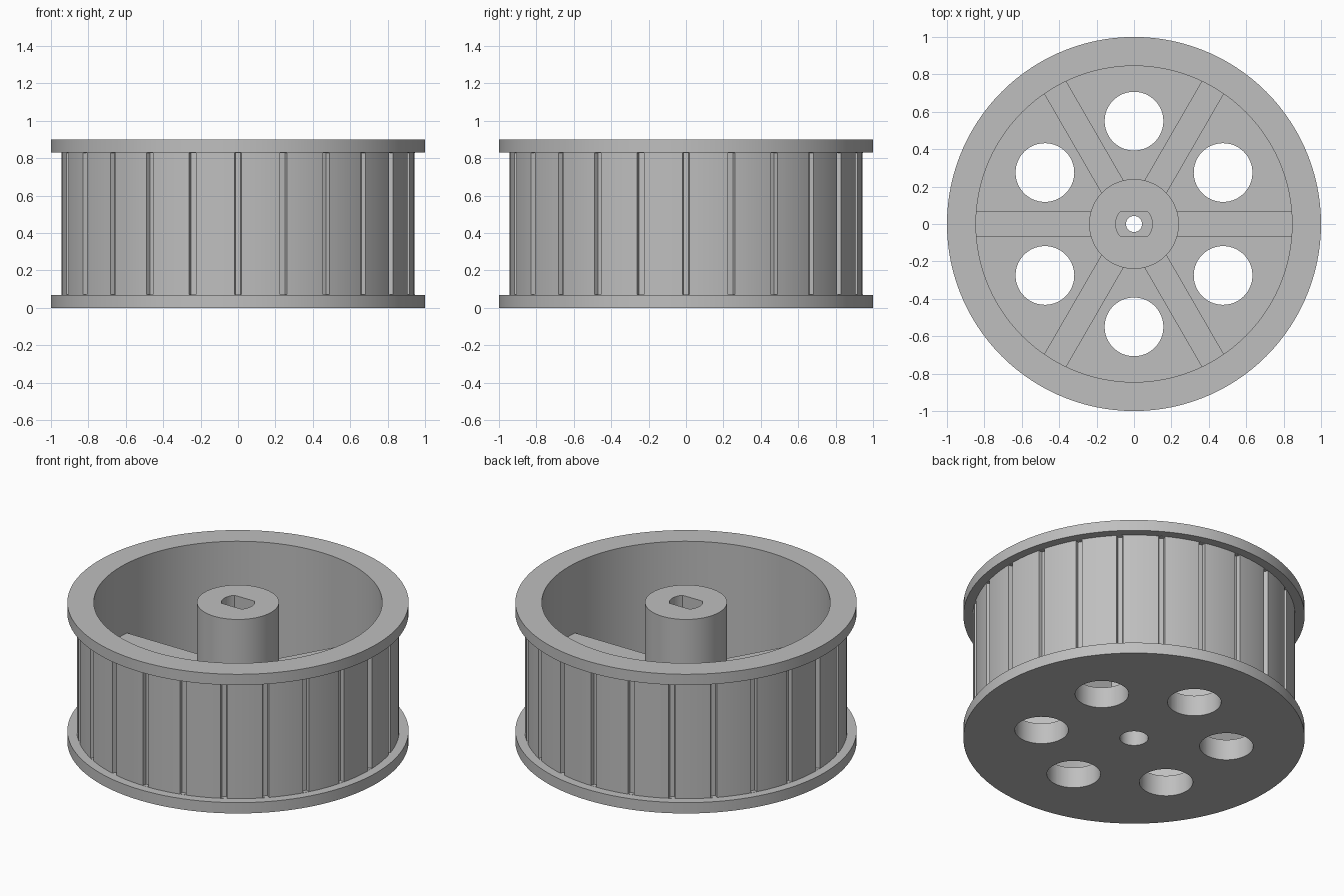
import bpy, bmesh
from math import pi, cos, sin, radians
from mathutils import Matrix, Vector

cube = bpy.data.objects.get("Cube")
if cube:
    bpy.data.objects.remove(cube, do_unlink=True)

grey = bpy.data.materials.new("plain_grey")
grey.use_nodes = True
grey.diffuse_color = (0.52, 0.52, 0.52, 1)
grey.node_tree.nodes["Principled BSDF"].inputs["Base Color"].default_value = grey.diffuse_color


def make_object(name, bm):
    bmesh.ops.recalc_face_normals(bm, faces=bm.faces)
    mesh = bpy.data.meshes.new(name)
    bm.to_mesh(mesh)
    bm.free()
    mesh.materials.append(grey)
    obj = bpy.data.objects.new(name, mesh)
    bpy.context.collection.objects.link(obj)
    return obj


def add_prism(bm, outline, z0, z1, turn=0.0):
    """Extrude a plan outline between two heights, turned about the axle."""
    rot = Matrix.Rotation(turn, 3, 'Z')
    low = [bm.verts.new(rot @ Vector((x, y, z0))) for x, y in outline]
    high = [bm.verts.new(rot @ Vector((x, y, z1))) for x, y in outline]
    bm.faces.new(low[::-1])
    bm.faces.new(high)
    n = len(outline)
    for i in range(n):
        j = (i + 1) % n
        bm.faces.new((low[i], low[j], high[j], high[i]))


def rect(x0, x1, half):
    return [(x0, -half), (x1, -half), (x1, half), (x0, half)]


def circle(cx, cy, r, n=64):
    return [(cx + r * cos(2 * pi * i / n), cy + r * sin(2 * pi * i / n)) for i in range(n)]


def lathe(bm, profile, steps):
    """Revolve a closed (radius, height) profile about the axle."""
    rings = []
    for s in range(steps):
        a = 2 * pi * s / steps
        rings.append([bm.verts.new((r * cos(a), r * sin(a), z)) for r, z in profile])
    n = len(profile)
    for s in range(steps):
        a, b = rings[s], rings[(s + 1) % steps]
        for i in range(n):
            j = (i + 1) % n
            bm.faces.new((a[i], b[i], b[j], a[j]))


HEIGHT, FLANGE, FLOOR = 0.9, 0.07, 0.135
DRUM_R, INNER_R, HUB_R = 0.945, 0.845, 0.24
BORE_R, RECESS_R, RECESS_TOP = 0.043, 0.083, 0.3

# Pulley: flanges, drum wall, floor and hub in one turned body
bm = bmesh.new()
lathe(bm, [
    (RECESS_R, 0), (1, 0), (1, FLANGE), (DRUM_R, FLANGE),
    (DRUM_R, HEIGHT - FLANGE), (1, HEIGHT - FLANGE), (1, HEIGHT),
    (INNER_R, HEIGHT), (INNER_R, FLOOR), (HUB_R, FLOOR), (HUB_R, HEIGHT),
    (BORE_R, HEIGHT), (BORE_R, RECESS_TOP), (RECESS_R, RECESS_TOP)], 120)
pulley = make_object("pulley_body", bm)

# Cutter: six lightening holes
bm = bmesh.new()
for k in range(6):
    add_prism(bm, circle(0.55, 0, 0.157), -0.1, 0.3, radians(30 + 60 * k))
hole_cutter = make_object("hole_cutter", bm)

# Cutter: double-flat shaft socket
bm = bmesh.new()
flat = 0.067
add_prism(bm, [(x, max(-flat, min(flat, y))) for x, y in circle(0, 0, 0.098, 50)
               if abs(y) < flat + 0.012], 0.45, 1.0)
socket_cutter = make_object("socket_cutter", bm)

# Cutter: narrow grooves around the drum
bm = bmesh.new()
for k in range(24):
    add_prism(bm, [(0.92, -0.013), (0.97, -0.026), (0.97, 0.026), (0.92, 0.013)],
              FLANGE + 0.001, HEIGHT - FLANGE - 0.001, radians(15 * k))
groove_cutter = make_object("groove_cutter", bm)

bpy.context.view_layer.objects.active = pulley
for cutter in (hole_cutter, socket_cutter, groove_cutter):
    cutter.hide_render = True
    mod = pulley.modifiers.new(cutter.name, 'BOOLEAN')
    mod.operation = 'DIFFERENCE'
    mod.solver = 'EXACT'
    mod.object = cutter
    bpy.ops.object.modifier_apply(modifier=mod.name)
    bpy.data.objects.remove(cutter, do_unlink=True)

# Spokes: half-height ribs between hub and wall
bm = bmesh.new()
for k in range(6):
    add_prism(bm, rect(0.22, 0.86, 0.068), FLOOR - 0.02, 0.45, radians(60 * k))
spokes = make_object("spokes", bm)

bpy.ops.object.select_all(action='DESELECT')
pulley.select_set(True)
bpy.ops.object.shade_smooth_by_angle(angle=radians(25))
